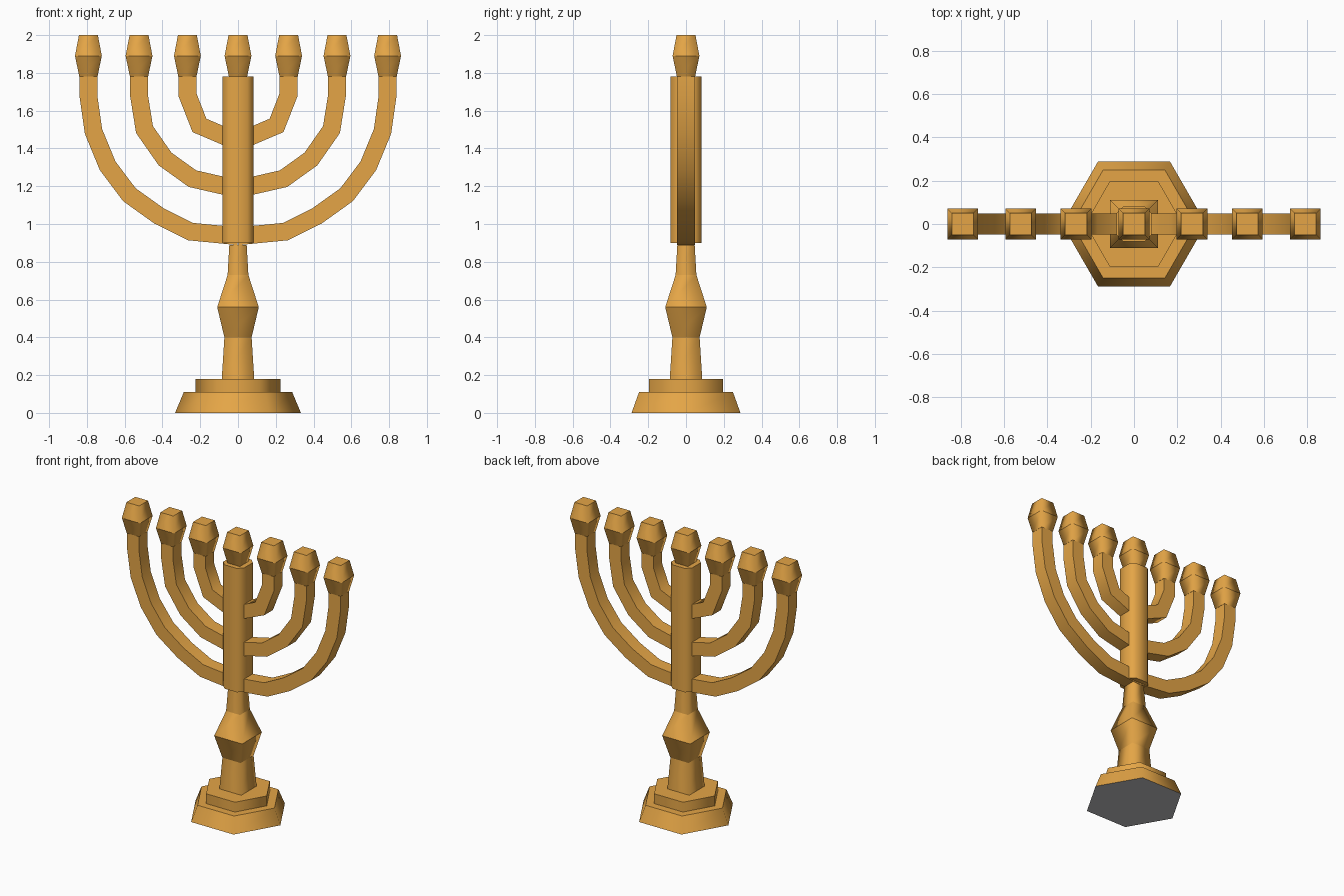
import bpy, bmesh, math
from mathutils import Vector

if "Cube" in bpy.data.objects:
    bpy.data.objects.remove(bpy.data.objects["Cube"])


def material(name, rgb):
    m = bpy.data.materials.new(name)
    m.diffuse_color = (*rgb, 1)
    m.use_nodes = True
    m.node_tree.nodes["Principled BSDF"].inputs["Base Color"].default_value = m.diffuse_color
    return m


gold = material("warm gold", (0.78, 0.378, 0.062))
grey = material("underside grey", (0.53, 0.53, 0.545))


def loft(name, rings, crisp="rings"):
    """Skin equal-sized rings and cap both ends; keep ring or lengthwise edges crisp."""
    bm = bmesh.new()
    vs = [[bm.verts.new(p) for p in r] for r in rings]
    n = len(rings[0])
    for a, b in zip(vs, vs[1:]):
        for i in range(n):
            j = (i + 1) % n
            bm.faces.new((a[i], a[j], b[j], b[i])).smooth = True
            if crisp == "length":
                bm.edges.get((a[i], b[i])).smooth = False
    bm.faces.new(vs[0][::-1])
    bm.faces.new(vs[-1])
    for r in (vs if crisp == "rings" else (vs[0], vs[-1])):
        for i in range(n):
            bm.edges.get((r[i], r[(i + 1) % n])).smooth = False
    bmesh.ops.recalc_face_normals(bm, faces=bm.faces)
    me = bpy.data.meshes.new(name)
    bm.to_mesh(me)
    bm.free()
    me.materials.append(gold)
    ob = bpy.data.objects.new(name, me)
    bpy.context.collection.objects.link(ob)
    return ob


def hexagon(r, z):
    return [(r * math.cos(math.radians(60 * i)), r * math.sin(math.radians(60 * i)), z) for i in range(6)]


def square(h, z, x=0):
    return [(x - h, -h, z), (x + h, -h, z), (x + h, h, z), (x - h, h, z)]


def chamfered(h, c, z):
    k = h - c
    return [(-k, -h, z), (k, -h, z), (h, -k, z), (h, k, z),
            (k, h, z), (-k, h, z), (-h, k, z), (-h, -k, z)]


# hexagonal stepped base with grey underside
base = loft("base", [hexagon(0.333, 0), hexagon(0.287, 0.11)])
base.data.materials.append(grey)
for f in base.data.polygons:
    if f.normal.z < -0.9:
        f.material_index = 1
loft("base_step", [hexagon(0.226, 0.11), hexagon(0.226, 0.18)])

# square stem with a knop
stem = [(0.086, 0.18), (0.072, 0.40), (0.11, 0.56), (0.055, 0.73), (0.046, 0.89)]
loft("stem", [square(h, z) for h, z in stem])

# central column
loft("column", [chamfered(0.082, 0.033, 0.90), chamfered(0.082, 0.033, 1.78)])

# centrelines of the right-hand branches, from column to top
paths = {
    "inner": [(0, 1.435), (0.204, 1.522), (0.268, 1.685), (0.268, 1.78)],
    "middle": [(0, 1.185), (0.241, 1.24), (0.386, 1.344), (0.495, 1.50), (0.524, 1.68), (0.524, 1.78)],
    "outer": [(0, 0.935), (0.252, 0.96), (0.417, 1.042), (0.575, 1.155), (0.69, 1.308),
              (0.765, 1.49), (0.792, 1.68), (0.792, 1.78)],
}


def branch_rings(path, side, h=0.047, w=0.048):
    pts = [Vector(p) for p in path]
    rings = []
    for i, p in enumerate(pts):
        d_in = (p - pts[i - 1]).normalized() if i else Vector((1, 0))
        d_out = (pts[i + 1] - p).normalized() if i < len(pts) - 1 else d_in
        t = (d_in + d_out).normalized()
        n = Vector((-t.y, t.x)) * h / t.dot(d_in)
        a, b = p - n, p + n
        rings.append([(side * a.x, -w, a.y), (side * a.x, w, a.y),
                      (side * b.x, w, b.y), (side * b.x, -w, b.y)])
    return rings


def holder(name, x):
    loft(name, [square(0.048, 1.78, x), square(0.071, 1.89, x), square(0.05, 2.0, x)])


# branches and candle holders
holder("center_holder", 0)
for name, path in paths.items():
    for side, label in ((-1, "left"), (1, "right")):
        loft(f"{name}_branch_{label}", branch_rings(path, side), crisp="length")
        holder(f"{name}_holder_{label}", side * path[-1][0])
